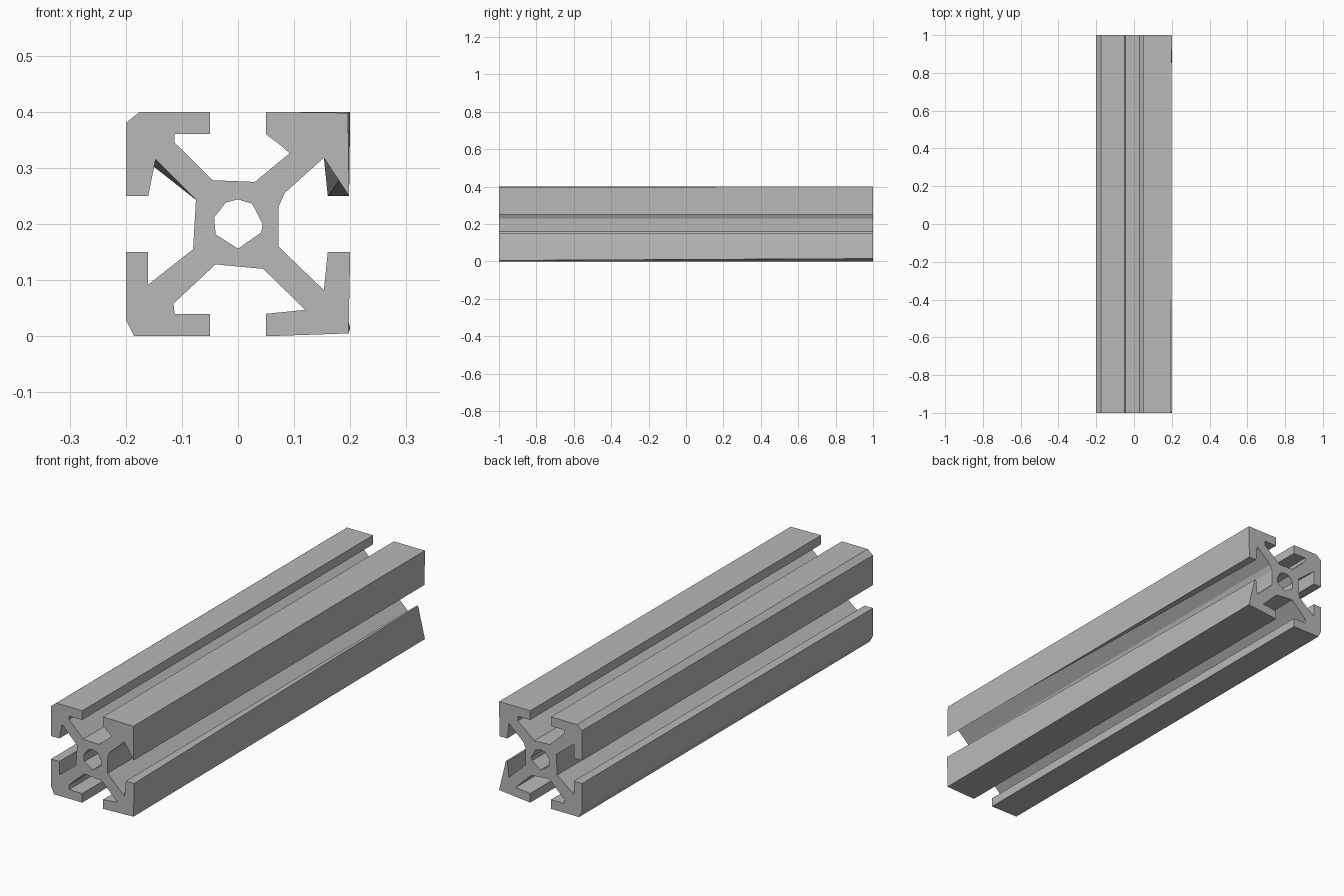
import bpy
import bmesh
from math import radians, sin, cos

# Remove the default cube
default_cube = bpy.data.objects.get("Cube")
if default_cube:
    bpy.data.objects.remove(default_cube, do_unlink=True)

# Main dimensions of the slotted section, measured from its centre
edge = .2        # outer half width
lip = .16        # inner side of the slot lips
slot = .05       # half width of the slot openings
half_length = 1
bore = .044

# Each point is (x, z), or (x, z, back x, back z) where the bar tapers
top_left = [
    (-slot, lip), (-slot, edge), (-.175, edge), (-edge, .18),
    (-edge, slot), (-lip, slot), (-.147, .115, -lip, .11), (-.075, .043),
]
bottom_left = [
    (-.08, -.045), (-lip, -.108), (-lip, -slot), (-edge, -slot),
    (-edge, -.17), (-.185, -edge), (-slot, -edge), (-slot, -lip),
    (-.113, -lip), (-.115, -.142), (-.04, -.072),
]
bottom_right = [
    (.045, -.08), (.12, -.153), (slot, -lip), (slot, -edge),
    (.197, -.195, edge, -.185), (edge, -slot, .167, -slot),
    (lip, -slot), (.153, -.118), (.072, -.04),
]
top_right = [
    (.072, .03), (.083, .055), (.153, .118),
    (.18, .077, lip, slot), (.198, slot),
    (.196, .198, edge, edge), (slot, edge), (slot, lip),
    (.075, .141, .11, lip), (.092, .126, .11, .14), (.03, .075),
]
top_web = [(-.045, .078), (-.113, .145), (-.113, lip)]
outline = top_left + bottom_left + bottom_right + top_right + top_web

# Faceted centre bore
bore_angles = (120, 90, 55, 0, -20, -90, -155, 165)
hole = [(bore * cos(radians(a)), bore * sin(radians(a))) for a in bore_angles]


def make_loop(bm, points, y):
    """Closed ring of edges at one end of the bar."""
    verts = []
    for point in points:
        x, z = point[:2] if y < 0 else point[-2:]
        verts.append(bm.verts.new((x, y, z + edge)))
    edges = [bm.edges.new((v, verts[i - 1])) for i, v in enumerate(verts)]
    return verts, edges


def make_walls(bm, points):
    """Long faces between the two ends; returns the end edges."""
    front, front_edges = make_loop(bm, points, -half_length)
    back, back_edges = make_loop(bm, points, half_length)
    for i in range(len(points)):
        bm.faces.new((front[i - 1], front[i], back[i], back[i - 1]))
    return front_edges, back_edges


def make_material(name, colour):
    material = bpy.data.materials.new(name)
    material.use_nodes = True
    material.diffuse_color = colour
    shader = material.node_tree.nodes["Principled BSDF"]
    shader.inputs["Base Color"].default_value = colour
    return material


# Slotted bar with a hollow centre
bm = bmesh.new()
outer_ends = make_walls(bm, outline)
inner_ends = make_walls(bm, hole)
for outer, inner in zip(outer_ends, inner_ends):
    bmesh.ops.triangle_fill(bm, use_beauty=True, edges=outer + inner)
bmesh.ops.recalc_face_normals(bm, faces=bm.faces[:])

mesh = bpy.data.meshes.new("slotted_bar")
bm.to_mesh(mesh)
bm.free()
mesh.materials.append(make_material("aluminium grey", (.48, .48, .48, 1)))
slotted_bar = bpy.data.objects.new("slotted_bar", mesh)
bpy.context.collection.objects.link(slotted_bar)
